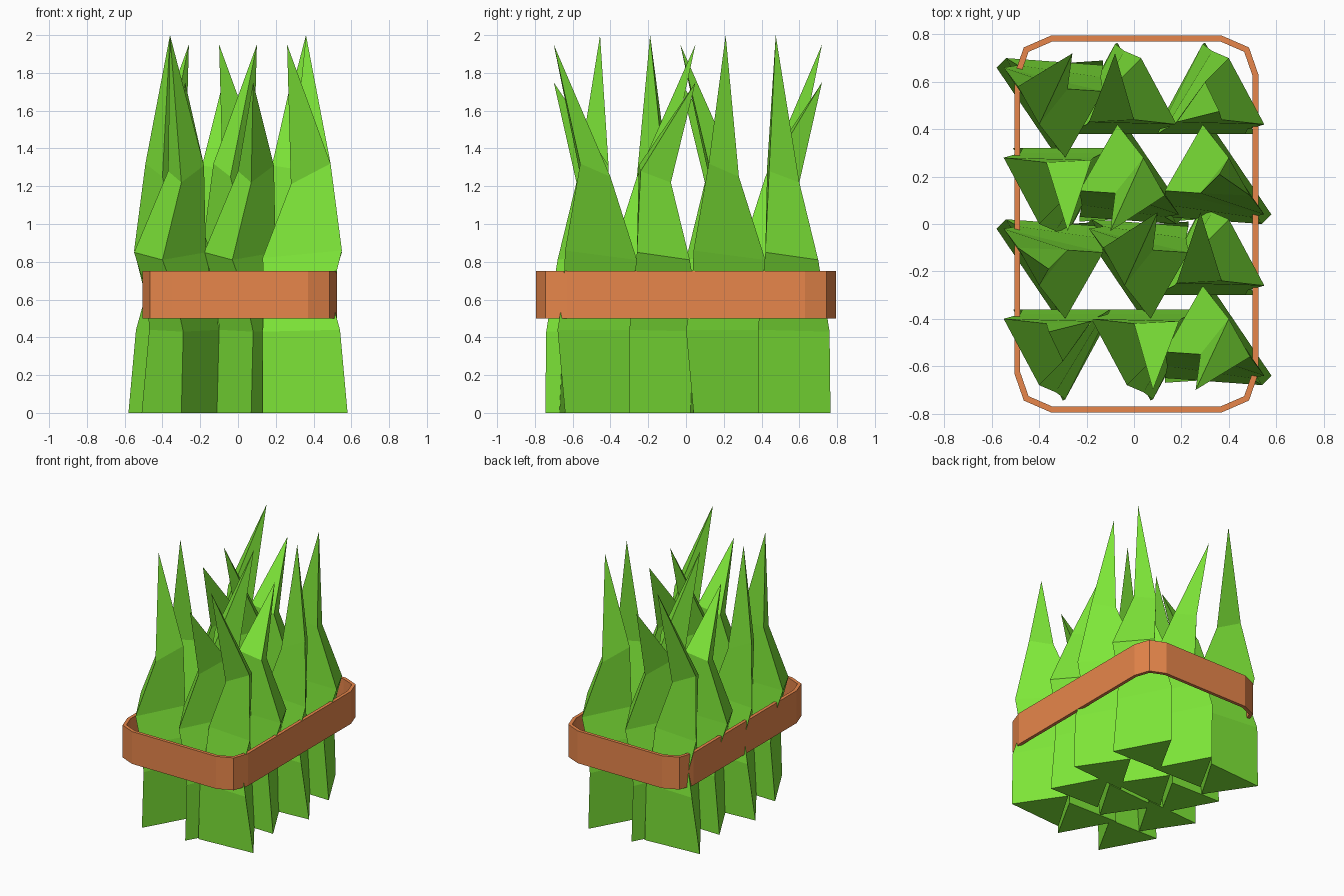
import bpy, bmesh

if "Cube" in bpy.data.objects:
    bpy.data.objects.remove(bpy.data.objects["Cube"])


def material(name, color):
    m = bpy.data.materials.new(name)
    m.diffuse_color = color
    m.use_nodes = True
    m.node_tree.nodes["Principled BSDF"].inputs["Base Color"].default_value = m.diffuse_color
    return m


green = material("leaf_green", (0.21, 0.80, 0.04, 1))
tan = material("band_tan", (0.80, 0.24, 0.07, 1))


def finish(name, bm, mat):
    bmesh.ops.recalc_face_normals(bm, faces=bm.faces)
    me = bpy.data.meshes.new(name)
    bm.to_mesh(me)
    bm.free()
    me.materials.append(mat)
    ob = bpy.data.objects.new(name, me)
    bpy.context.collection.objects.link(ob)
    return ob


def stalk(name, rings, dx, dy, tip, turn):
    """Three-sided stalk lofted through rings to a tip; turn=-1 rotates it half a turn."""
    cy = 0.01  # turning centre of the bundle
    bm = bmesh.new()

    def vert(x, y, z):
        return bm.verts.new((turn * x, cy + turn * (y - cy), z))

    loops = [[vert(x + dx, y + dy, z) for x, y, z in r] for r in rings]
    end = vert(*tip)
    bm.faces.new(loops[0])
    for a, b in zip(loops, loops[1:]):
        for i in range(3):
            j = (i + 1) % 3
            bm.faces.new((a[i], a[j], b[j], b[i]))
    for i in range(3):
        bm.faces.new((loops[-1][i], loops[-1][(i + 1) % 3], end))
    finish(name, bm, green)


# Two stalk shapes: left, right and front corner at each level
straight = [
    [(-0.51, -0.36, 0), (-0.09, -0.37, 0), (-0.30, -0.745, 0)],
    [(-0.47, -0.36, 0.44), (-0.10, -0.36, 0.44), (-0.29, -0.74, 0.43)],
    [(-0.48, -0.38, 0.62), (-0.13, -0.38, 0.62), (-0.33, -0.71, 0.62)],
    [(-0.55, -0.40, 0.85), (-0.17, -0.40, 0.85), (-0.40, -0.68, 0.81)],
    [(-0.37, -0.42, 1.28), (-0.18, -0.41, 1.31), (-0.30, -0.58, 1.22)],
]
twisted = [
    [(-0.58, 0.66, 0), (-0.13, 0.69, 0), (-0.35, 0.32, 0)],
    [(-0.54, 0.70, 0.44), (-0.13, 0.67, 0.43), (-0.32, 0.31, 0.44)],
    [(-0.49, 0.67, 0.62), (-0.14, 0.62, 0.62), (-0.31, 0.31, 0.62)],
    [(-0.55, 0.66, 0.86), (-0.13, 0.56, 0.82), (-0.29, 0.28, 0.81)],
    [(-0.49, 0.58, 1.32), (-0.28, 0.57, 1.21), (-0.40, 0.42, 1.25)],
]

# Bundle: six stalks and their half-turn partners
layout = [
    (straight, 0, 0, (-0.36, -0.455, 2.0)),
    (straight, 0.37, 0, (0.08, -0.70, 1.75)),
    (straight, 0, 0.68, (-0.28, -0.03, 1.75)),
    (twisted, 0, 0, (-0.26, 0.72, 1.95)),
    (twisted, 0, -0.68, (-0.36, -0.19, 2.0)),
    (twisted, 0.36, -0.68, (0.10, 0.05, 1.95)),
]
for n, (rings, dx, dy, tip) in enumerate(layout):
    for turn in (1, -1):
        stalk(f"stalk_{n + 1}_{'front' if turn == 1 else 'back'}", rings, dx, dy, tip, turn)

# Band around the bundle, with bevelled corners
corner = [(0.515, 0.63), (0.475, 0.745), (0.36, 0.795)]
path = (corner + [(-x, y) for x, y in corner[::-1]]
        + [(-x, -y) for x, y in corner] + [(x, -y) for x, y in corner[::-1]])
bm = bmesh.new()
low, high = ([bm.verts.new((x + 0.01, y, z)) for x, y in path] for z in (0.5, 0.75))
for i in range(len(path)):
    j = (i + 1) % len(path)
    bm.faces.new((low[i], low[j], high[j], high[i]))
band = finish("band", bm, tan)
mod = band.modifiers.new("thickness", 'SOLIDIFY')
mod.thickness = 0.025
mod.offset = -1
mod.use_even_offset = True
